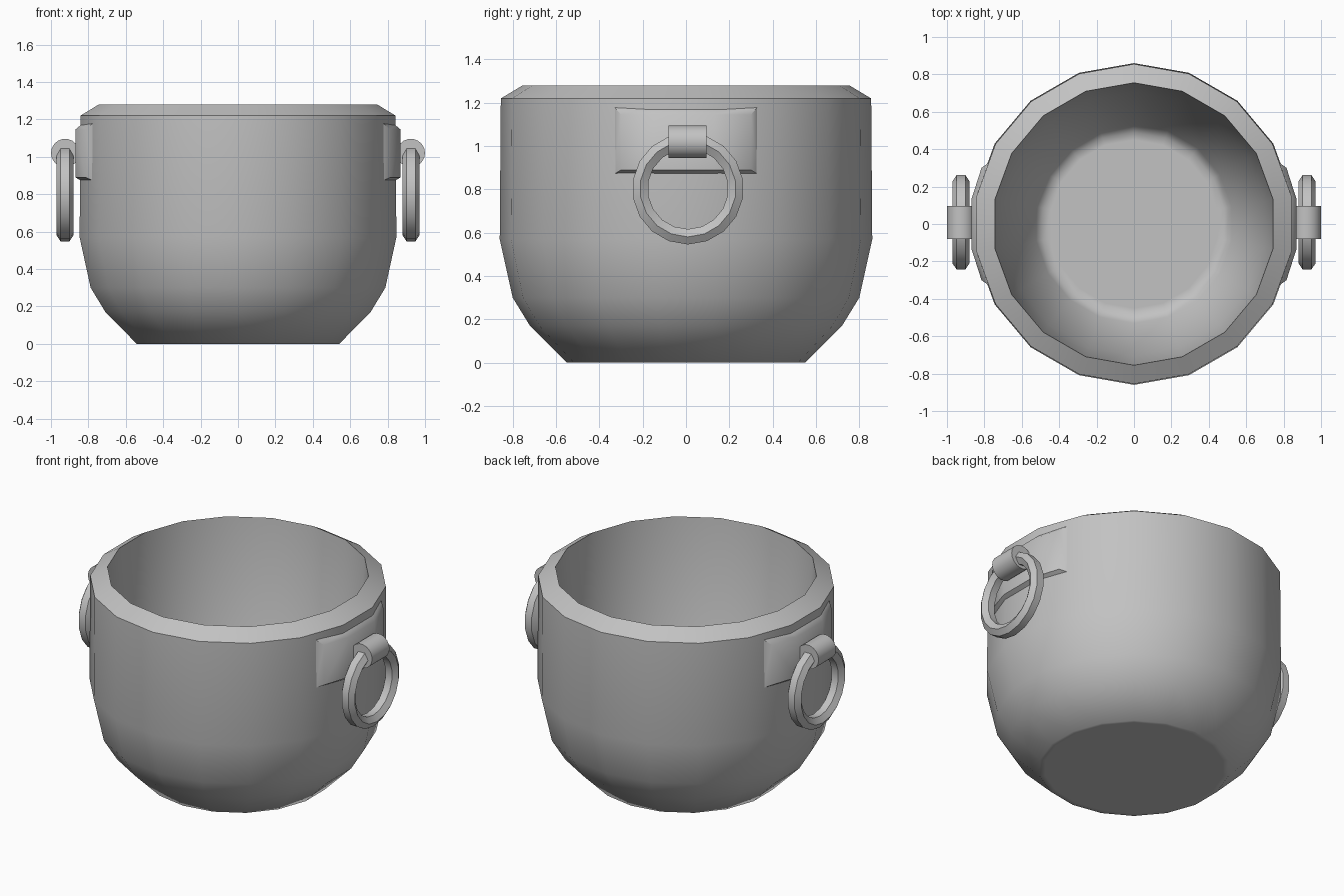
import bpy, bmesh, math

if "Cube" in bpy.data.objects:
    bpy.data.objects.remove(bpy.data.objects["Cube"])

metal = bpy.data.materials.new("grey metal")
metal.diffuse_color = (0.54, 0.54, 0.54, 1)
metal.use_nodes = True
metal.node_tree.nodes["Principled BSDF"].inputs["Base Color"].default_value = metal.diffuse_color
SIDES = 18


def make_object(name, bm, angle):
    bmesh.ops.recalc_face_normals(bm, faces=bm.faces[:])
    me = bpy.data.meshes.new(name)
    bm.to_mesh(me)
    bm.free()
    me.materials.append(metal)
    ob = bpy.data.objects.new(name, me)
    bpy.context.collection.objects.link(ob)
    bpy.ops.object.select_all(action='DESELECT')
    ob.select_set(True)
    bpy.context.view_layer.objects.active = ob
    bpy.ops.object.shade_smooth_by_angle(angle=math.radians(angle))
    return ob


def lathe(profile, place, closed, steps=SIDES):
    """Revolve (radius, height) points; place(angle, r, h) gives the position."""
    bm = bmesh.new()
    rings = [[bm.verts.new(place(math.tau * i / steps, r, h)) for i in range(steps)]
             for r, h in profile]
    pairs = list(zip(rings, rings[1:] + rings[:1]))
    for a, b in pairs if closed else pairs[:-1]:
        for i in range(steps):
            j = (i + 1) % steps
            bm.faces.new((a[i], a[j], b[j], b[i]))
    if not closed:
        bm.faces.new(rings[0])
        bm.faces.new(rings[-1])
    return bm


# pot body: base, outer wall, chamfered rim, tapering inner wall and floor
body = [(0.52, 0), (0.55, 0), (0.72, 0.17), (0.80, 0.30), (0.86, 0.57), (0.855, 1.22),
        (0.755, 1.28), (0.705, 0.60), (0.53, 0.14), (0.49, 0.10), (0.45, 0.10)]
make_object("pot_body", lathe(
    body, lambda a, r, h: (r * math.sin(a), r * math.cos(a), h), False), 50)


def wall_x(y):
    """Surface of the faceted wall at a given y."""
    y = abs(y)
    return 0.845 if y < 0.15 else 0.845 - (y - 0.15) * 0.364


for side, s in (("right", 1), ("left", -1)):
    # bevelled plate that follows the wall
    bm = bmesh.new()
    columns = []
    for yb, yf, top in ((-0.33, -0.30, 1.18), (-0.15, -0.13, 1.17),
                        (0.15, 0.13, 1.17), (0.33, 0.30, 1.18)):
        xb, xf = wall_x(yb) - 0.005, wall_x(yf) + 0.025
        section = [(xb, yb, 0.872), (xf, yf, 0.89), (xf, yf, 1.145), (xb, yb, top)]
        columns.append([bm.verts.new((s * x, y, z)) for x, y, z in section])
    for a, b in zip(columns, columns[1:]):
        for i in range(4):
            j = (i + 1) % 4
            bm.faces.new((a[i], a[j], b[j], b[i]))
    bm.faces.new(columns[0])
    bm.faces.new(columns[-1])
    make_object(side + "_handle_plate", bm, 42)

    # solid round lug holding the ring
    make_object(side + "_handle_lug", lathe(
        [(0.076, -0.08), (0.076, 0.095)],
        lambda a, r, h: (s * (0.924 + r * math.cos(a)), h, 1.02 + r * math.sin(a)),
        False), 35)

    # hanging ring with a six-sided section
    hexagon = [(0.257, -0.023), (0.257, 0.023), (0.222, 0.046),
               (0.186, 0.023), (0.186, -0.023), (0.222, -0.046)]
    make_object(side + "_handle_ring", lathe(
        hexagon, lambda a, r, h: (s * (0.925 + h), 0.009 + r * math.sin(a), 0.803 + r * math.cos(a)),
        True), 35)
